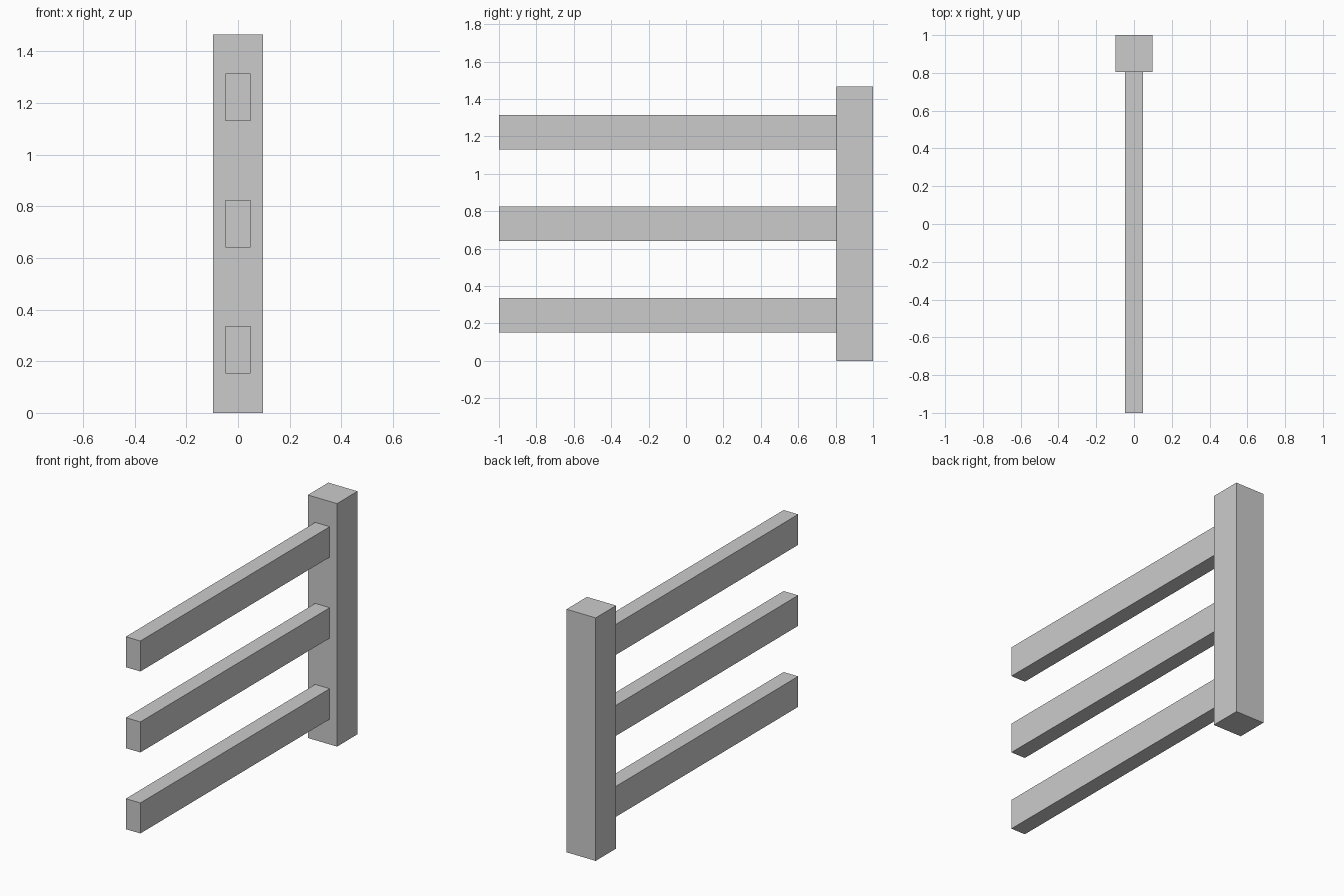
import bpy

if "Cube" in bpy.data.objects:
    bpy.data.objects.remove(bpy.data.objects["Cube"])

POST_W, HEIGHT = 0.195, 1.466
RAIL_W, RAIL_H = 0.097, 0.184


def box(name, size, centre):
    bpy.ops.mesh.primitive_cube_add(size=1, location=centre)
    obj = bpy.context.object
    obj.name = name
    obj.scale = size
    bpy.ops.object.transform_apply(location=False, rotation=False, scale=True)
    return obj


# Upright post at the back end
box("fence_post", (POST_W, POST_W, HEIGHT), (0, 1 - POST_W / 2, HEIGHT / 2))

# Three evenly spaced rails butting against the post's front face
rail_len = 2 - POST_W
for i, level in enumerate(("lower", "middle", "upper")):
    z = HEIGHT * (i + 0.5) / 3
    box(f"{level}_rail", (RAIL_W, rail_len, RAIL_H), (0, -1 + rail_len / 2, z))
